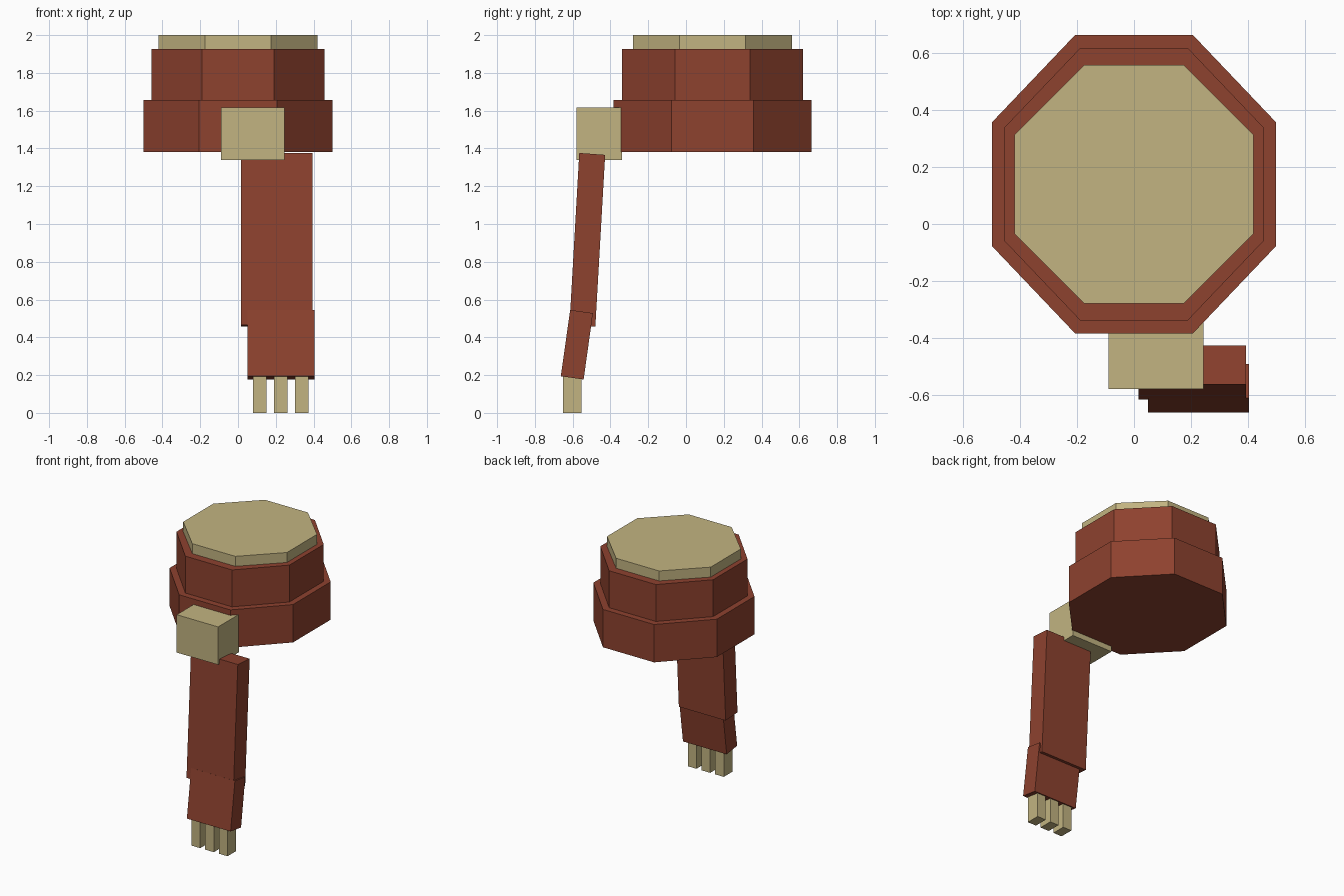
import bpy, math

if "Cube" in bpy.data.objects:
    bpy.data.objects.remove(bpy.data.objects["Cube"])


def material(name, rgb):
    m = bpy.data.materials.new(name)
    m.diffuse_color = (*rgb, 1)
    m.use_nodes = True
    m.node_tree.nodes["Principled BSDF"].inputs["Base Color"].default_value = m.diffuse_color
    return m


RED = material("brick red", (0.27, 0.054, 0.028))
TAN = material("sand tan", (0.54, 0.455, 0.22))


def make(name, verts, faces, mat):
    me = bpy.data.meshes.new(name)
    me.from_pydata(verts, [], faces)
    me.materials.append(mat)
    ob = bpy.data.objects.new(name, me)
    bpy.context.collection.objects.link(ob)
    return ob


def prism(name, ring_a, ring_b, mat):
    """Closed solid between two matching rings of points."""
    n = len(ring_a)
    sides = [(i, (i + 1) % n, n + (i + 1) % n, n + i) for i in range(n)]
    caps = [tuple(reversed(range(n))), tuple(range(n, 2 * n))]
    return make(name, ring_a + ring_b, sides + caps, mat)


def tier(name, hx, hy, z0, z1, mat):
    """Octagonal tier given half widths across the flats."""
    k = 1 / math.cos(math.pi / 8)
    pts = [(hx * k * math.cos((i + 0.5) * math.pi / 4),
            0.14 + hy * k * math.sin((i + 0.5) * math.pi / 4)) for i in range(8)]
    prism(name, [(x, y, z0) for x, y in pts], [(x, y, z1) for x, y in pts], mat)


def slab(name, x0, x1, profile, mat):
    """Side profile (y, z), counter-clockwise seen from +x, extruded along x."""
    prism(name, [(x0, y, z) for y, z in profile], [(x1, y, z) for y, z in profile], mat)


def rect(y0, y1, z0, z1):
    return [(y0, z0), (y1, z0), (y1, z1), (y0, z1)]


# Stacked octagonal body
tier("lower_tier", 0.50, 0.525, 1.38, 1.657, RED)
tier("upper_tier", 0.457, 0.479, 1.657, 1.927, RED)
tier("top_cap", 0.42, 0.42, 1.927, 2.0, TAN)

# Shoulder block and the two tilted arm segments
slab("shoulder", -0.09, 0.245, rect(-0.58, -0.34, 1.34, 1.617), TAN)
slab("upper_arm", 0.015, 0.394,
     [(-0.617, 0.465), (-0.48, 0.457), (-0.428, 1.366), (-0.565, 1.376)], RED)
slab("forearm", 0.05, 0.404,
     [(-0.663, 0.194), (-0.542, 0.177), (-0.493, 0.528), (-0.613, 0.545)], RED)

# Three fingers
for i in range(3):
    x = 0.08 + 0.111 * i
    slab(f"finger_{i + 1}", x, x + 0.07, rect(-0.652, -0.552, 0, 0.25), TAN)
